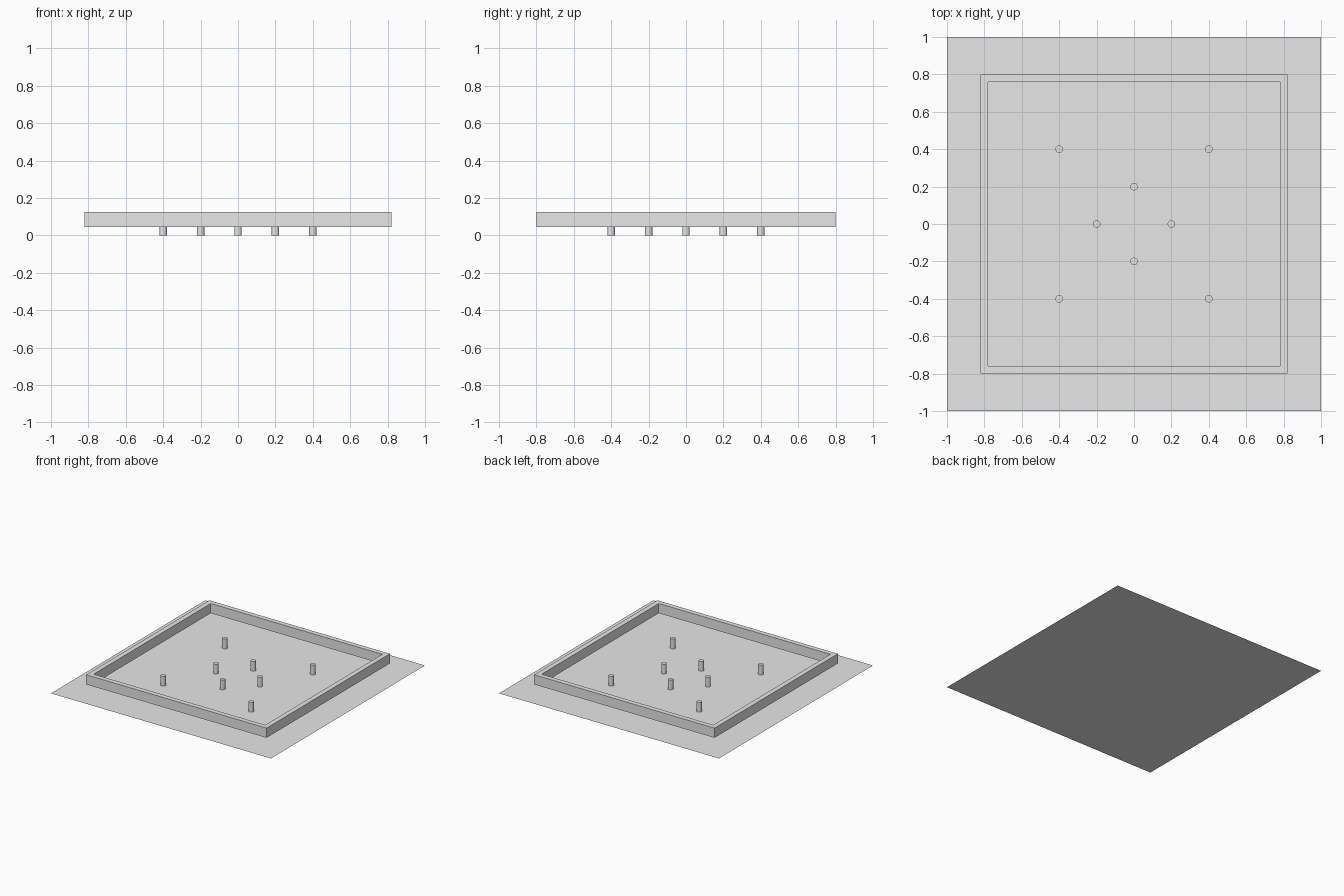
import bpy
import bmesh

cube = bpy.data.objects.get("Cube")
if cube:
    bpy.data.objects.remove(cube, do_unlink=True)

grey = bpy.data.materials.new("plain_grey")
grey.use_nodes = True
colour = (0.8, 0.8, 0.8, 1)
grey.diffuse_color = colour
grey.node_tree.nodes["Principled BSDF"].inputs["Base Color"].default_value = colour


def finish(name, bm):
    """Turn a bmesh into a named grey object."""
    mesh = bpy.data.meshes.new(name)
    bm.to_mesh(mesh)
    bm.free()
    mesh.materials.append(grey)
    obj = bpy.data.objects.new(name, mesh)
    bpy.context.collection.objects.link(obj)
    return obj


def rectangle(bm, x, y, z):
    return [bm.verts.new((sx * x, sy * y, z))
            for sx, sy in ((-1, -1), (1, -1), (1, 1), (-1, 1))]


# Thin ground sheet
bm = bmesh.new()
bm.faces.new(rectangle(bm, 1, 1, 0))
finish("floor", bm)

# Rectangular wall frame, raised clear of the floor
BOTTOM, TOP = 0.045, 0.125
bm = bmesh.new()
loops = [rectangle(bm, 0.82, 0.80, BOTTOM), rectangle(bm, 0.82, 0.80, TOP),
         rectangle(bm, 0.78, 0.76, TOP), rectangle(bm, 0.78, 0.76, BOTTOM)]
for k in range(4):
    a, b = loops[k], loops[(k + 1) % 4]
    for i in range(4):
        j = (i + 1) % 4
        bm.faces.new((a[i], a[j], b[j], b[i]))
bmesh.ops.recalc_face_normals(bm, faces=bm.faces)
finish("wall_frame", bm)

# Round posts: four in an inner diamond, four in an outer square
HEIGHT = 0.08
inner = [(0.2, 0), (-0.2, 0), (0, 0.2), (0, -0.2)]
outer = [(sx * 0.4, sy * 0.4) for sx in (-1, 1) for sy in (-1, 1)]
for group, spots in (("inner", inner), ("outer", outer)):
    for n, (x, y) in enumerate(spots, 1):
        bm = bmesh.new()
        bmesh.ops.create_cone(bm, cap_ends=True, segments=32,
                              radius1=0.02, radius2=0.02, depth=HEIGHT)
        post = finish(f"{group}_post_{n}", bm)
        post.location = (x, y, HEIGHT / 2)
        bpy.ops.object.select_all(action="DESELECT")
        post.select_set(True)
        bpy.context.view_layer.objects.active = post
        bpy.ops.object.shade_smooth_by_angle()
